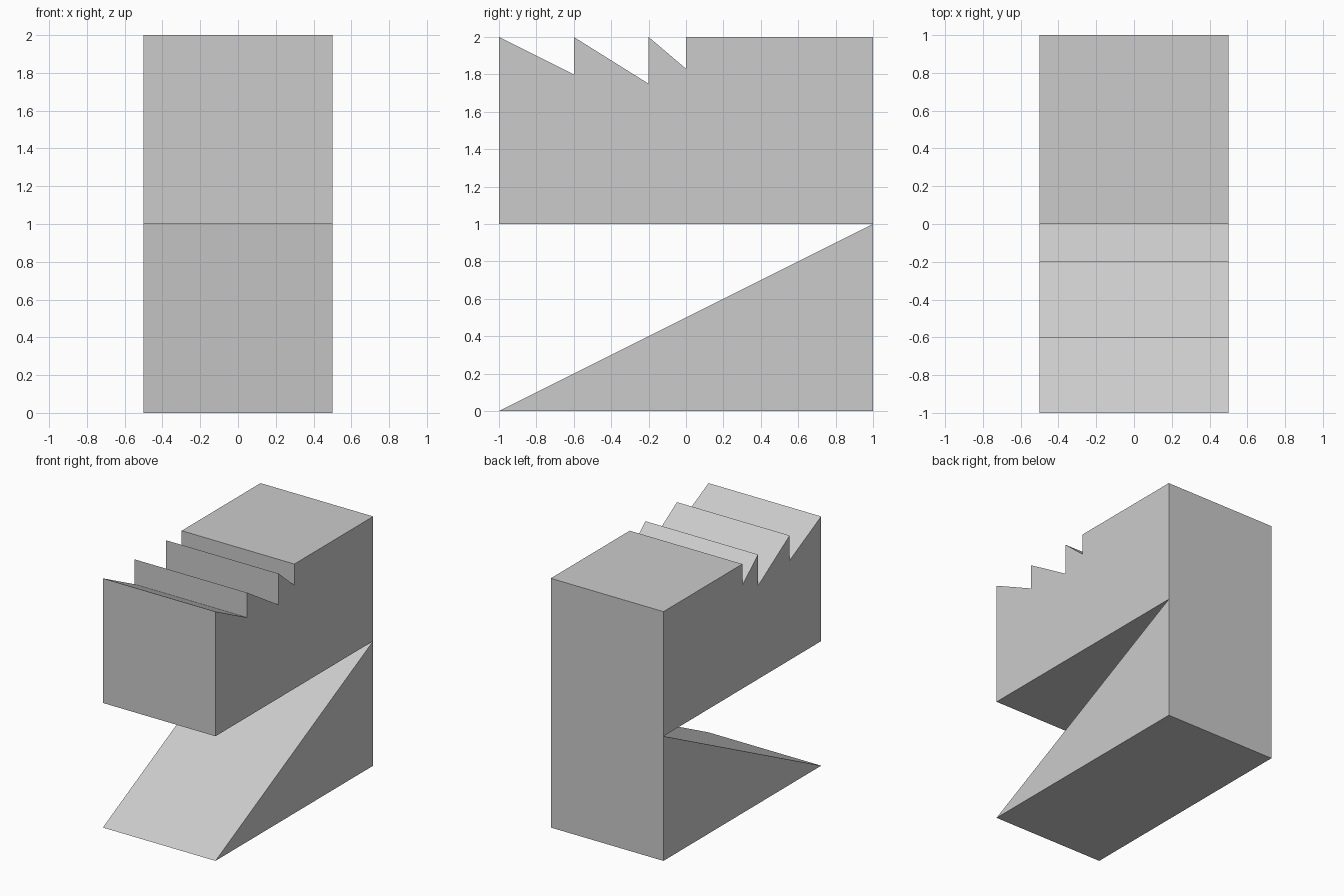
import bpy, bmesh

if "Cube" in bpy.data.objects:
    bpy.data.objects.remove(bpy.data.objects["Cube"])

HALF_WIDTH = 0.5


def extrude_profile(name, profile):
    """Extrude a (y, z) side profile across the full width in x."""
    bm = bmesh.new()
    face = bm.faces.new([bm.verts.new((-HALF_WIDTH, y, z)) for y, z in profile])
    result = bmesh.ops.extrude_face_region(bm, geom=[face], use_keep_orig=True)
    moved = [g for g in result["geom"] if isinstance(g, bmesh.types.BMVert)]
    bmesh.ops.translate(bm, verts=moved, vec=(2 * HALF_WIDTH, 0, 0))
    bmesh.ops.recalc_face_normals(bm, faces=bm.faces)
    mesh = bpy.data.meshes.new(name)
    bm.to_mesh(mesh)
    bm.free()
    obj = bpy.data.objects.new(name, mesh)
    bpy.context.collection.objects.link(obj)
    return obj


# Sloped lower wedge, meeting the block along its top back edge
extrude_profile("lower_wedge", [(-1, 0), (1, 0), (1, 1)])

# Sawtooth notches: (front y, back y, depth z)
notches = [(-1, -0.6, 1.8), (-0.6, -0.2, 1.75), (-0.2, 0, 1.83)]

# Upper block with the notched top
top = []
for front, back, low in notches:
    top += [(front, 2), (back, low)]
top.append((0, 2))
extrude_profile("upper_toothed_block", [(-1, 1), (1, 1), (1, 2)] + top[::-1])
